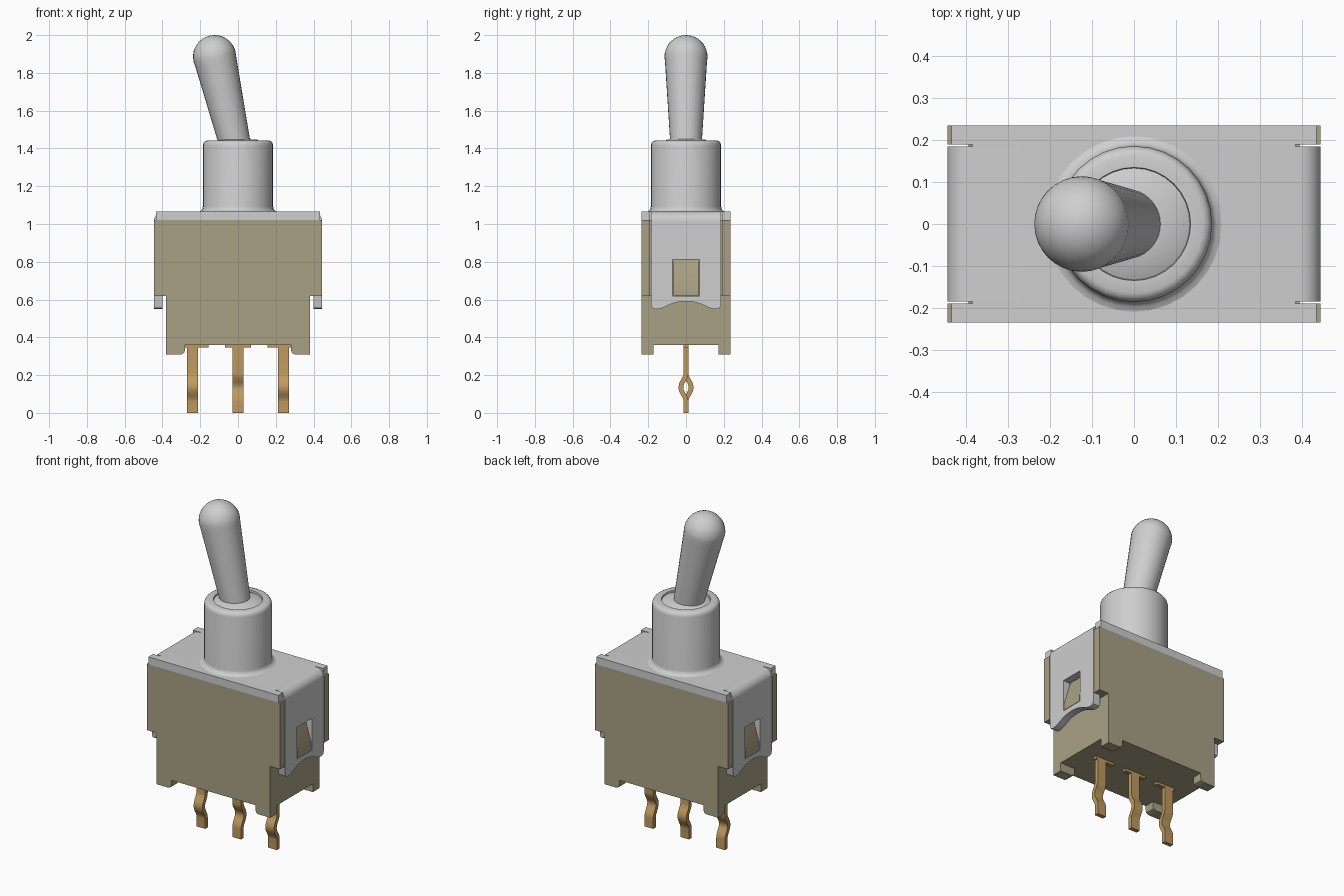
import bpy, bmesh, math
from mathutils import Matrix, Vector

if "Cube" in bpy.data.objects:
    bpy.data.objects.remove(bpy.data.objects["Cube"])


def material(name, rgb):
    m = bpy.data.materials.new(name)
    m.diffuse_color = (*rgb, 1)
    m.use_nodes = True
    m.node_tree.nodes["Principled BSDF"].inputs["Base Color"].default_value = m.diffuse_color
    return m


METAL = material("light grey metal", (0.62, 0.62, 0.62))
TAN = material("tan plastic", (0.40, 0.355, 0.235))
BRASS = material("brass", (0.52, 0.32, 0.115))


def finish(name, bm, mat):
    bmesh.ops.remove_doubles(bm, verts=bm.verts, dist=1e-5)
    bmesh.ops.recalc_face_normals(bm, faces=bm.faces)
    me = bpy.data.meshes.new(name)
    bm.to_mesh(me)
    bm.free()
    ob = bpy.data.objects.new(name, me)
    bpy.context.collection.objects.link(ob)
    me.materials.append(mat)
    bpy.ops.object.select_all(action='DESELECT')
    ob.select_set(True)
    bpy.context.view_layer.objects.active = ob
    bpy.ops.object.shade_smooth_by_angle(angle=math.radians(35))
    return ob


def prism(name, loops, axis, a, b, mat):
    """Fill 2D loops (extra loops are holes) and extrude along axis from a to b."""
    cu = bpy.data.curves.new(name, 'CURVE')
    cu.dimensions = '2D'
    cu.fill_mode = 'BOTH'
    cu.extrude = abs(b - a) / 2
    for loop in loops:
        sp = cu.splines.new('POLY')
        sp.points.add(len(loop) - 1)
        for p, (u, v) in zip(sp.points, loop):
            p.co = (u, v, 0, 1)
        sp.use_cyclic_u = True
    tmp = bpy.data.objects.new(name + "_outline", cu)
    bpy.context.collection.objects.link(tmp)
    me = bpy.data.meshes.new_from_object(
        tmp.evaluated_get(bpy.context.evaluated_depsgraph_get()))
    bpy.data.objects.remove(tmp)
    bm = bmesh.new()
    bm.from_mesh(me)
    bpy.data.meshes.remove(me)
    for vert in bm.verts:
        u, v, w = vert.co
        w += (a + b) / 2
        vert.co = {'x': (w, u, v), 'y': (u, w, v), 'z': (u, v, w)}[axis]
    return finish(name, bm, mat)


def rect(u0, u1, v0, v1):
    return [(u0, v0), (u1, v0), (u1, v1), (u0, v1)]


def box(name, x0, x1, y0, y1, z0, z1, mat):
    return prism(name, [rect(x0, x1, y0, y1)], 'z', z0, z1, mat)


def lathe(name, profile, mat, segs=32, matrix=Matrix()):
    bm = bmesh.new()
    verts = [bm.verts.new((r, 0, z)) for r, z in profile]
    edges = [bm.edges.new(p) for p in zip(verts, verts[1:])]
    bmesh.ops.spin(bm, geom=verts + edges, axis=(0, 0, 1), cent=(0, 0, 0),
                   angle=2 * math.pi, steps=segs, use_merge=True)
    bm.transform(matrix)
    return finish(name, bm, mat)


# Plastic housing: upper part has a channel at each end for the strap
c, e, w, t = 0.395, 0.445, 0.19, 0.235
upper = [(-e, -t), (e, -t), (e, -w), (c, -w), (c, w), (e, w),
         (e, t), (-e, t), (-e, w), (-c, w), (-c, -w), (-e, -w)]
prism("upper_housing", [upper], 'z', 0.62, 1.02, TAN)
box("lower_housing", -0.38, 0.38, -t, t, 0.36, 0.625, TAN)

# Corner feet
for sx in (-1, 1):
    foot = [(sx * x, z) for x, z in
            [(0.38, 0.31), (0.30, 0.31), (0.285, 0.318), (0.28, 0.335), (0.28, 0.37), (0.38, 0.37)]]
    for sy in (-1, 1):
        prism("foot", [foot], 'y', *sorted((sy * 0.172, sy * t)), TAN)

# Metal strap: top plate with rounded ends, and full-width wings
arc = [(0.395 + 0.05 * math.sin(k * math.pi / 16), 1.015 + 0.05 * math.cos(k * math.pi / 16))
       for k in range(9)]
half = arc + [(0.40, 1.015), (0.385, 1.022)]
plate = half + [(-x, z) for x, z in reversed(half)]
prism("strap_top", [plate], 'y', -0.185, 0.185, METAL)
for sy in (-1, 1):
    y0, y1 = sorted((sy * 0.185, sy * t))
    prism("cover_edge", [rect(-0.385, 0.385, 1.02, 1.065)], 'y', y0, y1, METAL)
    y0, y1 = sorted((sy * w, sy * t))
    for sx in (-1, 1):
        x0, x1 = sorted((sx * 0.385, sx * 0.435))
        box("cover_wing", x0, x1, y0, y1, 1.02, 1.065, METAL)

# Strap legs with window and arched lower edge, plus the snap wedge inside
edge = [(0.185, 1.015), (0.185, 0.572), (0.18, 0.556), (0.168, 0.55), (0.145, 0.55),
        (0.12, 0.557), (0.09, 0.572), (0.06, 0.583), (0.03, 0.589)]
leg = edge + [(0, 0.591)] + [(-y, z) for y, z in reversed(edge)]
for sx in (-1, 1):
    x0, x1 = sorted((sx * 0.40, sx * 0.445))
    prism("strap_leg", [leg, rect(-0.072, 0.072, 0.62, 0.812)], 'x', x0, x1, METAL)
    wedge = [(sx * x, z) for x, z in [(0.39, 0.622), (0.445, 0.622), (0.445, 0.66), (0.40, 0.81), (0.39, 0.81)]]
    prism("snap_wedge", [wedge], 'y', -0.066, 0.066, TAN)

# Bushing with flared base, rounded rim and a slightly domed inner disc
lathe("bushing", [(0.212, 1.064), (0.198, 1.069), (0.189, 1.078), (0.186, 1.092), (0.186, 1.415),
                  (0.183, 1.428), (0.176, 1.437), (0.165, 1.441), (0.135, 1.441), (0.133, 1.43)], METAL)
lathe("bushing_disc", [(0.134, 1.431), (0.10, 1.446), (0.05, 1.45), (0, 1.451)], METAL)

# Tilted lever with ball end
base, tip, R = Vector((-0.02, 0, 1.44)), Vector((-0.124, 0, 1.886)), 0.114
axis = tip - base
L = axis.length
profile = [(0, -0.06), (0.078, -0.06), (0.084, 0.0), (0.111, L - 0.03)]
profile += [(R * math.cos(k * math.pi / 20), L + R * math.sin(k * math.pi / 20)) for k in range(11)]
lathe("lever", profile, METAL, 32,
      Matrix.Translation(base) @ axis.to_track_quat('Z', 'Y').to_matrix().to_4x4())

# Terminals: outer ones bow forward, the middle one bows back
for x, bar, bow in ((-0.24, (-0.28, -0.155), -1), (0, (-0.07, 0.07), 1), (0.24, (0.155, 0.28), -1)):
    left, right = [], []
    for z in [0.0] + [0.06 + 0.15 * k / 16 for k in range(17)] + [0.365]:
        a = math.pi * max(-1, min(1, (z - 0.135) / 0.075))
        y = bow * 0.0135 * (1 + math.cos(a))
        h = 0.0125 * math.hypot(1, 0.56 * math.sin(a))
        left.append((y - h, z))
        right.append((y + h, z))
    prism("terminal", [left + right[::-1]], 'x', x - 0.029, x + 0.029, BRASS)
    box("terminal_bar", *bar, -0.0125, 0.0125, 0.345, 0.37, BRASS)
